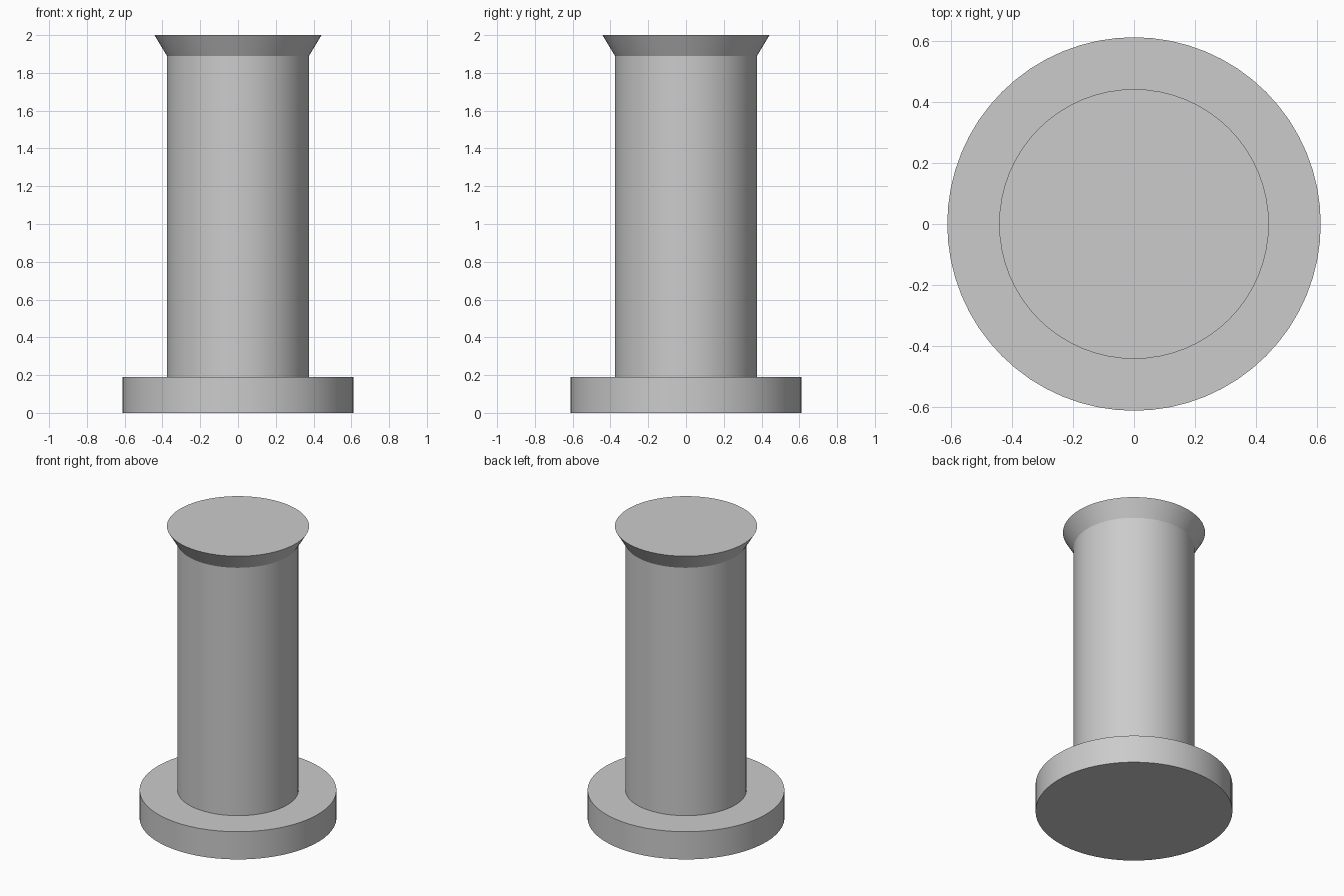
import bpy
import math

cube = bpy.data.objects.get("Cube")
if cube:
    bpy.data.objects.remove(cube, do_unlink=True)

SIDES = 64

# Single grey finish
grey = bpy.data.materials.new("plain_grey")
grey.use_nodes = True
colour = (0.6, 0.6, 0.6, 1)
grey.diffuse_color = colour
grey.node_tree.nodes["Principled BSDF"].inputs["Base Color"].default_value = colour


def round_part(name, r_bottom, r_top, z_bottom, z_top):
    """Upright capped cylinder or cone section between two heights."""
    bpy.ops.mesh.primitive_cone_add(
        vertices=SIDES, radius1=r_bottom, radius2=r_top,
        depth=z_top - z_bottom, location=(0, 0, (z_bottom + z_top) / 2))
    part = bpy.context.object
    part.name = name
    part.data.materials.append(grey)
    bpy.ops.object.shade_smooth_by_angle(angle=math.radians(25))
    return part


# Wide foot, straight shaft and flared head
round_part("base_disc", 0.612, 0.612, 0, 0.19)
round_part("shaft", 0.376, 0.376, 0.19, 1.89)
round_part("flared_head", 0.376, 0.442, 1.89, 2)
